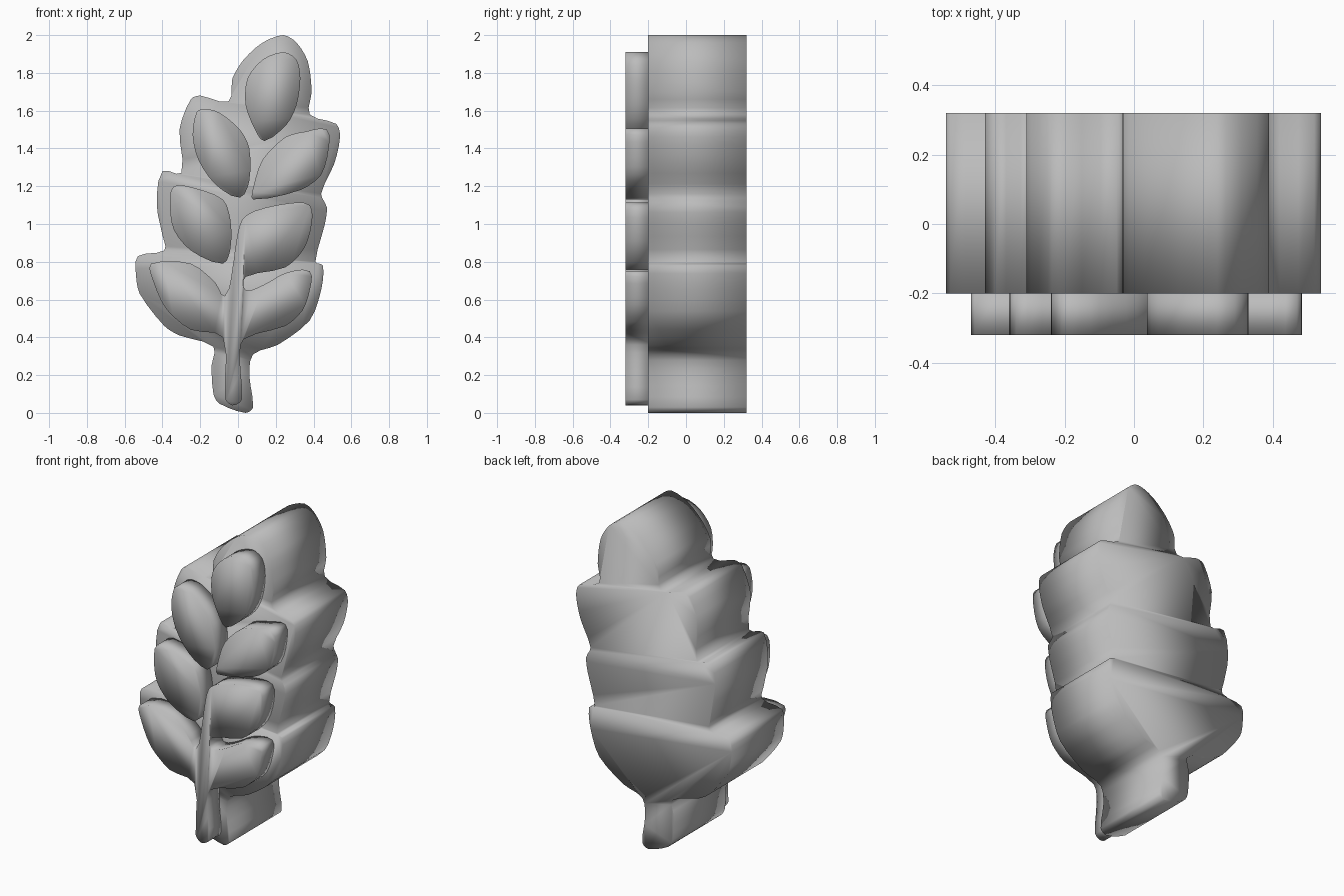
import bpy
import bmesh
from mathutils import Vector
from mathutils.geometry import interpolate_bezier

default_cube = bpy.data.objects.get("Cube")
if default_cube:
    bpy.data.objects.remove(default_cube, do_unlink=True)

# One plain grey for the whole model
grey = bpy.data.materials.new("plain grey")
grey.use_nodes = True
colour = (0.5, 0.5, 0.5, 1)
grey.diffuse_color = colour
grey.node_tree.nodes["Principled BSDF"].inputs["Base Color"].default_value = colour


def rounded_outline(points, steps):
    """Close the outline with gentle curves through hundredth-unit (x, z) points."""
    knots = [Vector((x, 0, z)) / 100 for x, z in points]
    count = len(knots)
    tangents = [(knots[(i + 1) % count] - knots[i - 1]).normalized() for i in range(count)]
    outline = []
    for i in range(count):
        j = (i + 1) % count
        reach = (knots[j] - knots[i]).length * 0.28
        curve = interpolate_bezier(knots[i], knots[i] + tangents[i] * reach,
                                   knots[j] - tangents[j] * reach, knots[j], steps + 1)
        outline += curve[:-1]
    return outline


def slab(name, points, front, back, steps=3):
    """Extrude a rounded outline along y and shade it smooth."""
    bm = bmesh.new()
    corners = [bm.verts.new((p.x, front, p.z)) for p in rounded_outline(points, steps)]
    cap = bm.faces.new(corners)
    extruded = bmesh.ops.extrude_face_region(bm, geom=[cap], use_keep_orig=True)
    moved = [v for v in extruded["geom"] if isinstance(v, bmesh.types.BMVert)]
    bmesh.ops.translate(bm, verts=moved, vec=(0, back - front, 0))
    bmesh.ops.recalc_face_normals(bm, faces=bm.faces)
    for face in bm.faces:
        face.smooth = True
    mesh = bpy.data.meshes.new(name)
    bm.to_mesh(mesh)
    bm.free()
    mesh.materials.append(grey)
    part = bpy.data.objects.new(name, mesh)
    bpy.context.collection.objects.link(part)
    return part


# Thick backing with the scalloped outline of the whole ear
backing_outline = [
    (24, 200), (31, 196), (37, 186), (39, 170), (38, 158), (52, 153), (54, 146),
    (51, 132), (44, 116), (47, 109), (46, 100), (41, 80), (45, 78), (44, 65),
    (38, 49), (21, 36), (8, 31), (6, 20), (8, 3), (4, 0), (-10, 5), (-13, 10),
    (-14, 25), (-13, 35), (-31, 41), (-39, 46), (-52, 63), (-54, 73), (-53, 83),
    (-39, 86), (-40, 94), (-43, 110), (-40, 128), (-30, 127), (-31, 150),
    (-25, 166), (-20, 168), (-5, 165), (-3, 177), (3, 187), (13, 196),
]
slab("backing", backing_outline, -0.2, 0.32)

# Raised grains on the front
grains = {
    "top_grain": [(24, 191), (31, 187), (33, 177), (31, 163), (26, 153), (14, 144),
                  (9, 150), (4, 163), (5, 177), (13, 187)],
    "upper_right_grain": [(-18, 161), (-10, 159), (1, 150), (6, 140), (6, 123),
                          (1, 114), (-12, 121), (-21, 134), (-24, 147), (-22, 159)],
    "upper_left_grain": [(47, 150), (48, 140), (44, 126), (33, 118), (8, 113),
                         (8, 119), (13, 134), (25, 146), (36, 149)],
    "middle_right_grain": [(-34, 120), (-23, 119), (-8, 113), (-4, 102), (-4, 87),
                           (-8, 79), (-25, 86), (-34, 97), (-36, 110)],
}
for name, points in grains.items():
    slab(name, points, -0.32, -0.19)

# Lowest grains, stalk and middle left grain, joined by a narrow neck
joined = [
    (-46, 79), (-25, 79), (-12, 69), (-7, 62), (-3, 76), (-1, 90), (2, 102),
    (9, 107), (27, 111), (38, 110), (39, 100), (35, 87), (25, 77), (4, 72),
    (4, 65), (14, 68), (25, 74), (38, 75), (38, 65), (34, 54), (25, 46),
    (3, 39), (1, 28), (2, 7), (-3, 4), (-7, 8), (-8, 40), (-25, 44),
    (-38, 55), (-45, 70),
]
slab("lower_grains_and_stalk", joined, -0.32, -0.19)
